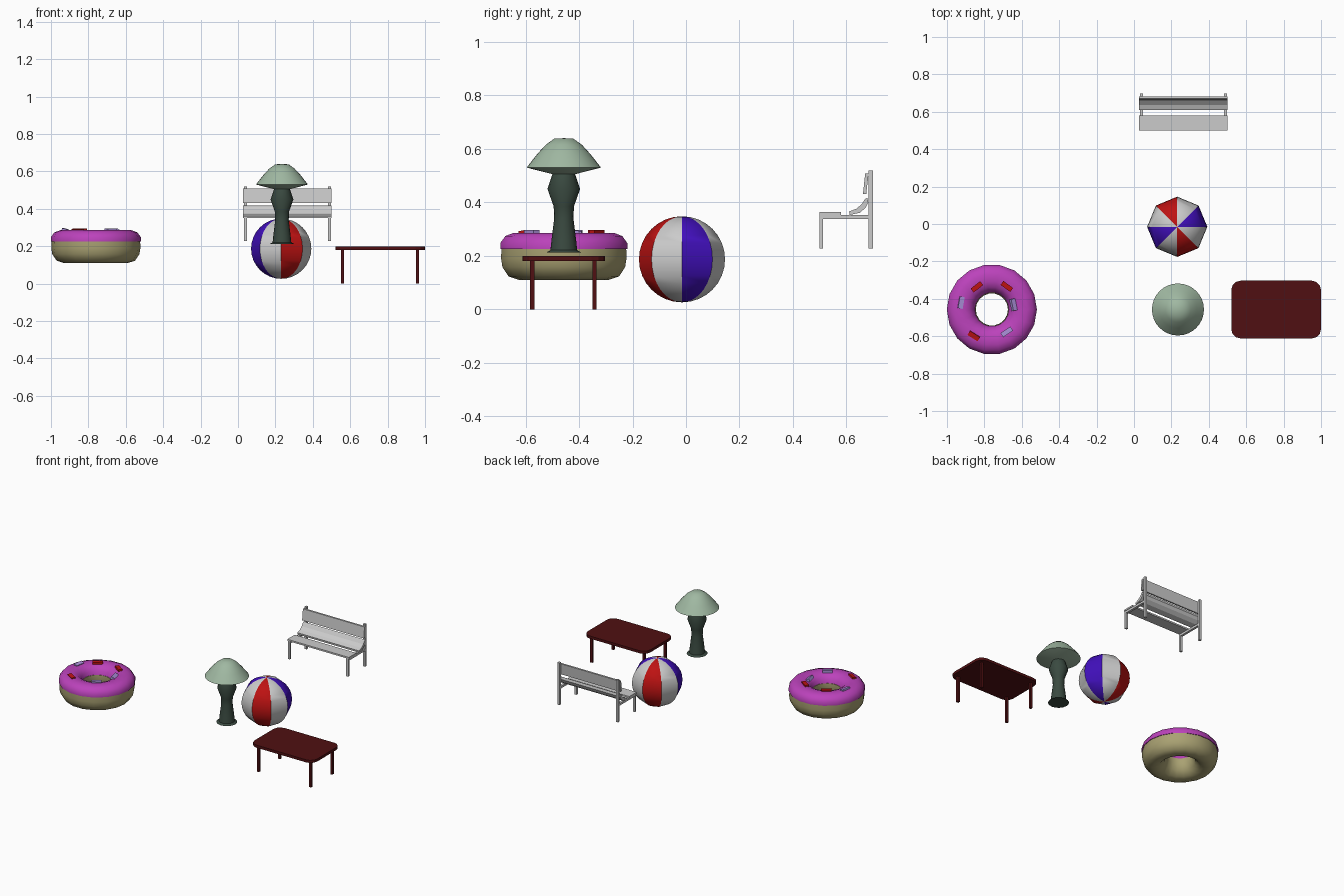
import bpy, bmesh, math
from mathutils import Matrix, Vector

if "Cube" in bpy.data.objects:
    bpy.data.objects.remove(bpy.data.objects["Cube"])


def material(name, rgb):
    m = bpy.data.materials.new(name)
    m.diffuse_color = (*rgb, 1)
    m.use_nodes = True
    m.node_tree.nodes["Principled BSDF"].inputs["Base Color"].default_value = m.diffuse_color
    return m


RED = material("red", (0.51, 0.006, 0.006))
BLUE = material("blue", (0.054, 0.005, 0.51))
WHITE = material("white", (0.75, 0.75, 0.75))
LAVENDER = material("lavender", (0.42, 0.29, 0.72))
ICING = material("icing", (0.5, 0.055, 0.5))
DOUGH = material("dough", (0.4, 0.36, 0.17))
WOOD = material("dark_wood", (0.08, 0.005, 0.006))
SHADE = material("shade_green", (0.35, 0.48, 0.36))
STAND = material("dark_green", (0.042, 0.068, 0.052))


def finish(name, bm, mats=(), smooth=None):
    bmesh.ops.recalc_face_normals(bm, faces=bm.faces)
    me = bpy.data.meshes.new(name)
    bm.to_mesh(me)
    bm.free()
    ob = bpy.data.objects.new(name, me)
    bpy.context.collection.objects.link(ob)
    for m in mats:
        me.materials.append(m)
    if smooth:
        bpy.ops.object.select_all(action='DESELECT')
        ob.select_set(True)
        bpy.context.view_layer.objects.active = ob
        bpy.ops.object.shade_smooth_by_angle(angle=math.radians(smooth))
    return ob


def box(name, lo, hi, mats=(), corner=0):
    lo, hi = Vector(lo), Vector(hi)
    bm = bmesh.new()
    bmesh.ops.create_cube(bm, size=1, matrix=Matrix.Translation((lo + hi) / 2)
                          @ Matrix.Diagonal((*(hi - lo), 1)))
    if corner:
        edges = [e for e in bm.edges
                 if abs(e.verts[0].co.z - e.verts[1].co.z) > 1e-4]
        bmesh.ops.bevel(bm, geom=edges, offset=corner, segments=3,
                        profile=0.5, affect='EDGES')
    return finish(name, bm, mats)


def lathe(name, centre, profile, sides, mats, closed=False, smooth=40):
    # revolve (radius, z) points around a vertical axis
    bm = bmesh.new()
    vs = [bm.verts.new((r, 0, z)) for r, z in profile]
    pairs = list(zip(vs, vs[1:])) + ([(vs[-1], vs[0])] if closed else [])
    edges = [bm.edges.new(p) for p in pairs]
    bmesh.ops.spin(bm, geom=vs + edges, cent=(0, 0, 0), axis=(0, 0, 1),
                   angle=math.tau, steps=sides, use_merge=False)
    bmesh.ops.remove_doubles(bm, verts=bm.verts, dist=1e-4)
    bmesh.ops.translate(bm, verts=bm.verts, vec=(*centre, 0))
    return finish(name, bm, mats, smooth)


def extrude_x(name, profile, x0, x1):
    # extrude a (y, z) outline along x
    bm = bmesh.new()
    face = bm.faces.new([bm.verts.new((x0, y, z)) for y, z in profile])
    out = bmesh.ops.extrude_face_region(bm, geom=[face])["geom"]
    moved = [v for v in out if isinstance(v, bmesh.types.BMVert)]
    bmesh.ops.translate(bm, verts=moved, vec=(x1 - x0, 0, 0))
    if face.is_valid and len(face.verts[0].link_faces) < 3:
        bm.faces.new(list(reversed(face.verts)))
    return finish(name, bm)


# Ring: dough below, icing above
RING = (-0.76, -0.457)
lathe("ring_dough", RING, [
    (0.237, 0.228), (0.238, 0.19), (0.233, 0.158), (0.21, 0.123), (0.17, 0.11),
    (0.13, 0.12), (0.1, 0.15), (0.086, 0.19), (0.088, 0.228)],
    18, [DOUGH], closed=True)
lathe("ring_icing", RING, [
    (0.241, 0.225), (0.241, 0.248), (0.222, 0.274), (0.19, 0.286),
    (0.15, 0.286), (0.12, 0.275), (0.098, 0.252), (0.09, 0.225)],
    18, [ICING], closed=True)

# Sprinkles: x, y, z, turn, tilt towards the slope, colour
for i, (x, y, z, turn, tilt, mat) in enumerate([
        (-0.84, -0.336, 0.286, 38, 0, RED),
        (-0.68, -0.334, 0.286, -36, 0, RED),
        (-0.925, -0.42, 0.284, 80, 12, LAVENDER),
        (-0.645, -0.432, 0.279, 102, 32, LAVENDER),
        (-0.68, -0.577, 0.286, 34, 0, LAVENDER),
        (-0.856, -0.598, 0.284, -32, 10, RED)]):
    ob = box(f"sprinkle_{i + 1}", (-0.032, -0.013, -0.01),
             (0.032, 0.013, 0.01), [mat])
    ob.matrix_world = (Matrix.Translation((x, y, z))
                       @ Matrix.Rotation(math.radians(turn), 4, 'Z')
                       @ Matrix.Rotation(math.radians(tilt), 4, 'X'))

# Lamp
LAMP = (0.235, -0.457)
lathe("lamp_stand", LAMP, [
    (0, 0.212), (0.066, 0.212), (0.05, 0.221), (0.046, 0.26), (0.036, 0.34),
    (0.038, 0.385), (0.061, 0.45), (0.042, 0.507), (0, 0.507)], 16, [STAND])
lathe("lamp_shade", LAMP, [
    (0, 0.64), (0.036, 0.638), (0.068, 0.615), (0.1, 0.58), (0.139, 0.53),
    (0.045, 0.506), (0, 0.506)], 32, [SHADE])

# Table
box("table_top", (0.52, -0.612, 0.181), (1.0, -0.303, 0.199), [WOOD], 0.05)
for side, x in (("left", 0.56), ("right", 0.96)):
    for end, y in (("front", -0.575), ("back", -0.342)):
        box(f"table_{end}_{side}_leg", (x - 0.008, y - 0.008, 0),
            (x + 0.008, y + 0.008, 0.183), [WOOD])

# Beach ball: eight flat-sided wedges, alternating colours
bm = bmesh.new()
bmesh.ops.create_uvsphere(bm, u_segments=8, v_segments=16, radius=0.161)
for f in bm.faces:
    c = f.calc_center_median()
    wedge = int((math.atan2(c.y, c.x) % math.tau) / (math.pi / 4))
    f.material_index = (0, 1, 2, 1)[wedge % 4]
bmesh.ops.translate(bm, verts=bm.verts, vec=(0.231, -0.015, 0.187))
finish("beach_ball", bm, [BLUE, WHITE, RED], 40)

# Bench legs, posts and rails
for side, x in (("left", 0.032), ("right", 0.48)):
    box(f"bench_{side}_front_leg", (x, 0.499, 0.228), (x + 0.016, 0.513, 0.352))
    box(f"bench_{side}_post", (x, 0.682, 0.228), (x + 0.016, 0.699, 0.52))
    box(f"bench_{side}_rail", (x, 0.512, 0.337), (x + 0.016, 0.684, 0.352))

# Bench slats
X0, X1 = 0.028, 0.5
box("bench_seat", (X0, 0.499, 0.352), (X1, 0.58, 0.363))
extrude_x("bench_curved_slat", [
    (0.612, 0.353), (0.65, 0.361), (0.672, 0.38), (0.682, 0.4), (0.678, 0.417),
    (0.67, 0.413), (0.657, 0.393), (0.637, 0.376), (0.61, 0.366)], X0, X1)
extrude_x("bench_backrest", [
    (0.662, 0.432), (0.674, 0.431), (0.683, 0.508), (0.67, 0.508)], X0, X1)
